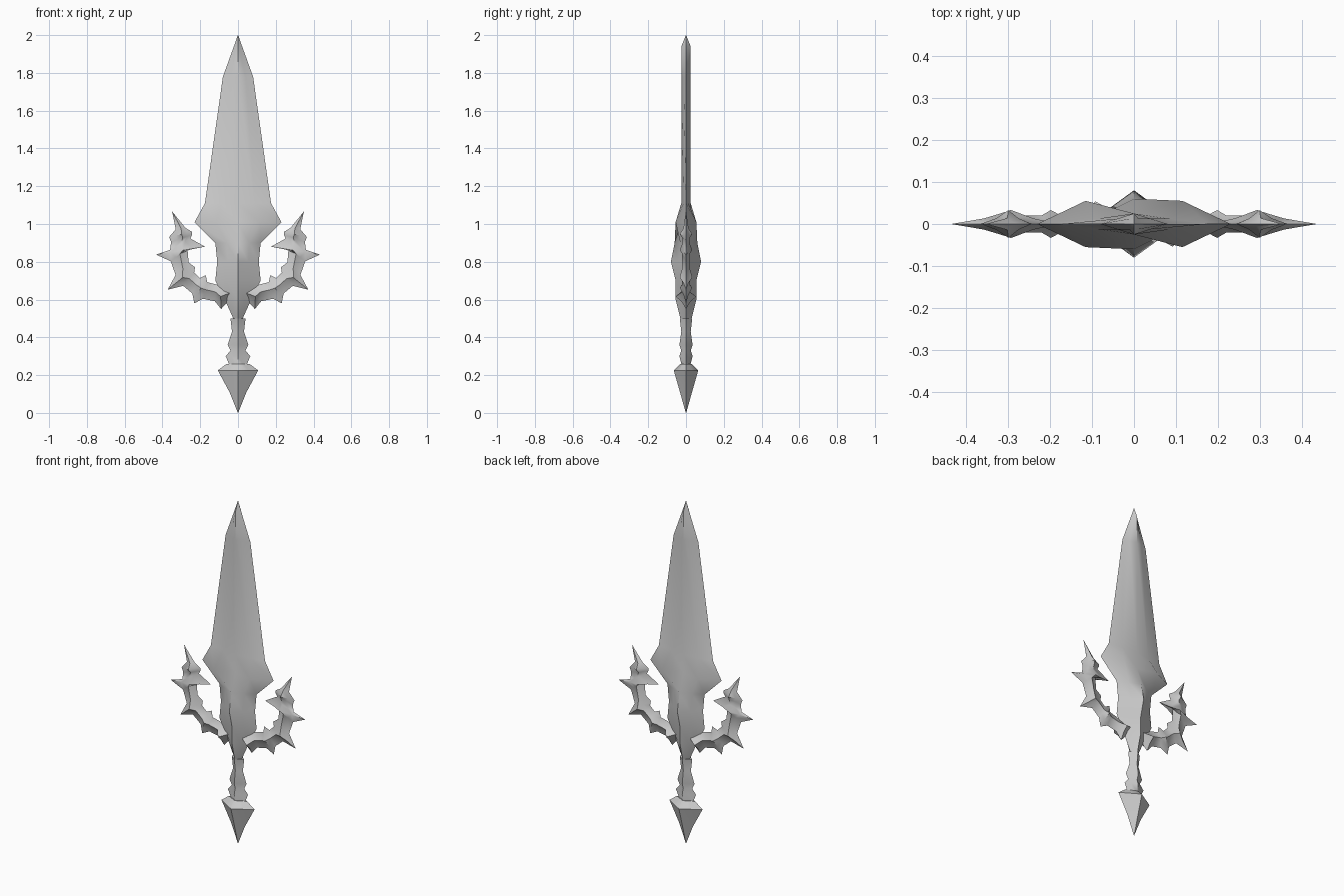
import bpy
import math

default_cube = bpy.data.objects.get("Cube")
if default_cube:
    bpy.data.objects.remove(default_cube, do_unlink=True)

# Single steel colour for the whole weapon
steel = bpy.data.materials.new("grey_steel")
steel.use_nodes = True
steel_grey = (0.6, 0.6, 0.6, 1)
steel.diffuse_color = steel_grey
steel_shader = steel.node_tree.nodes["Principled BSDF"]
steel_shader.inputs["Base Color"].default_value = steel_grey

POINT = 0.001  # half-size of a sharp tip


def loft(name, rings):
    """Skin closed rings of equal size and cap both ends."""
    size = len(rings[0])
    verts = [point for ring in rings for point in ring]
    faces = [tuple(reversed(range(size))), tuple(range(len(verts) - size, len(verts)))]
    for start in range(0, len(verts) - size, size):
        for corner in range(size):
            following = (corner + 1) % size
            faces.append((start + corner, start + following,
                          start + size + following, start + size + corner))
    mesh = bpy.data.meshes.new(name)
    mesh.from_pydata(verts, [], faces)
    mesh.materials.append(steel)
    part = bpy.data.objects.new(name, mesh)
    bpy.context.collection.objects.link(part)
    bpy.ops.object.select_all(action="DESELECT")
    part.select_set(True)
    bpy.context.view_layer.objects.active = part
    bpy.ops.object.mode_set(mode="EDIT")
    bpy.ops.mesh.select_all(action="SELECT")
    bpy.ops.mesh.normals_make_consistent(inside=False)
    bpy.ops.object.mode_set(mode="OBJECT")
    bpy.ops.object.shade_smooth_by_angle(angle=math.radians(50))


def diamond(height, width, depth, side_ridge=None):
    """Horizontal diamond section; side ridges may stand above the middle."""
    ridge = depth / 2 if side_ridge is None else side_ridge
    front = [(width, 0), (width / 2, -ridge), (0, -depth), (-width / 2, -ridge)]
    back = [(-x, -y) for x, y in front]
    return [(x, y, height) for x, y in front + back]


def diamond_loft(name, stations):
    loft(name, [diamond(*station) for station in stations])


# Blade: swollen base, raised shoulders, straight taper and point
blade_depth = 0.025
diamond_loft("blade", [
    (0.5, 0.025, 0.03),
    (0.6, 0.07, 0.055),
    (0.7, 0.12, 0.055),
    (0.8, 0.11, 0.08),
    (0.9, 0.12, 0.06),
    (1.01, 0.23, blade_depth, 0.055),
    (1.11, 0.175, blade_depth),
    (1.78, 0.08, blade_depth),
    (1.94, 0.022, blade_depth),
    (2, POINT, POINT),
])

# Grip: flared collars with a notch halfway between each pair
grip_collars = [(0.22, 0.08), (0.3, 0.065), (0.36, 0.055), (0.5, 0.04)]
grip_stations = []
for (low, low_width), (high, high_width) in zip(grip_collars, grip_collars[1:]):
    notch_width = (low_width + high_width) / 3
    grip_stations += [(low, low_width, 0.035),
                      ((low + high) / 2, notch_width, blade_depth)]
grip_stations.append((high, high_width, 0.033))
diamond_loft("grip", grip_stations)

# Pommel: downward spike with a sharp rim
diamond_loft("pommel", [
    (0, POINT, POINT),
    (0.11, 0.045, 0.032),
    (0.225, 0.107, 0.065),
    (0.26, 0.06, 0.03),
])


def arm_section(side, angle, twist, inner, outer, depth):
    """Spiked section across the guard arc, leaning by the twist angle."""
    def polar(radius, degrees):
        turn = math.radians(degrees)
        return 0.1 + radius * math.cos(turn), 0.85 + radius * math.sin(turn)

    inner_x, inner_z = polar(inner, angle + twist)
    outer_x, outer_z = polar(outer, angle - twist)

    def across(share, y):
        return (side * (inner_x + (outer_x - inner_x) * share), y,
                inner_z + (outer_z - inner_z) * share)

    ridge = depth * 0.4
    edge = [(0, 0), (0.25, ridge), (0.45, depth), (0.7, ridge), (1, 0)]
    return [across(*p) for p in edge] + [across(s, -y) for s, y in edge[-2:0:-1]]


# Guard arms: collars as angle, twist, inner radius, outer radius, depth
collars = [
    (-92, 0, 0.18, 0.3, 0.054),
    (-62, 2, 0.14, 0.3, 0.033),
    (-34, 2, 0.15, 0.337, 0.033),
    (10, 12, 0.08, 0.335, 0.033),
    (27, 10, 0.18, 0.277, 0.033),
]
for name, side in (("left_guard_arm", 1), ("right_guard_arm", -1)):
    sections = [arm_section(side, -105, 0, 0.2, 0.25, blade_depth)]
    for lower, upper in zip(collars, collars[1:]):
        sections.append(arm_section(side, *lower))
        # Narrow waist between neighbouring collars
        for share in (0.25, 0.75):
            angle, twist = (a + (b - a) * share for a, b in zip(lower[:2], upper[:2]))
            sections.append(arm_section(side, angle, twist, 0.17, 0.26, 0.02))
    sections.append(arm_section(side, *collars[-1]))
    # Upturned end spike
    sections.append(arm_section(side, 32, 4, 0.22, 0.26, 0.014))
    sections.append(arm_section(side, 41, 0, 0.329, 0.33, POINT))
    loft(name, sections)
